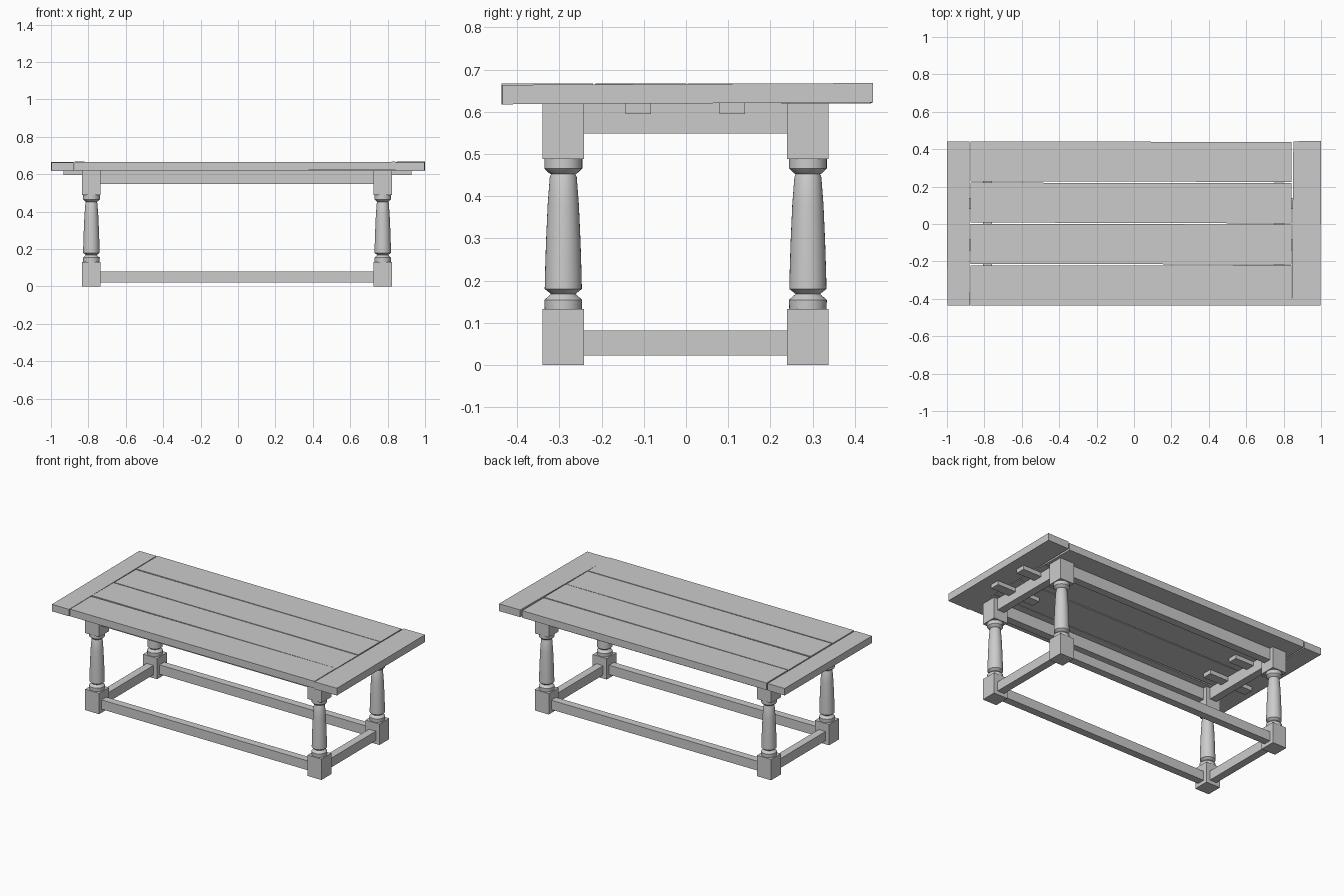
import bpy, bmesh, math

cube = bpy.data.objects.get("Cube")
if cube:
    bpy.data.objects.remove(cube, do_unlink=True)

wood = bpy.data.materials.new("plain_grey")
wood.use_nodes = True
GREY = (0.6, 0.6, 0.6, 1)
wood.diffuse_color = GREY
wood.node_tree.nodes["Principled BSDF"].inputs["Base Color"].default_value = GREY


def finish(name, bm):
    bmesh.ops.recalc_face_normals(bm, faces=bm.faces[:])
    mesh = bpy.data.meshes.new(name)
    bm.to_mesh(mesh)
    bm.free()
    mesh.materials.append(wood)
    obj = bpy.data.objects.new(name, mesh)
    bpy.context.collection.objects.link(obj)
    return obj


def board(name, corners, z0, z1, tilt_x=0, tilt_y=0):
    """Extrude a four-cornered outline; tilts raise it along x and y."""
    bm = bmesh.new()
    low, high = [[bm.verts.new((x, y, z + tilt_x * x + tilt_y * y)) for x, y in corners]
                 for z in (z0, z1)]
    bm.faces.new(low[::-1])
    bm.faces.new(high)
    for i in range(4):
        j = (i + 1) % 4
        bm.faces.new((low[i], low[j], high[j], high[i]))
    return finish(name, bm)


def box(name, x0, x1, y0, y1, z0, z1):
    return board(name, [(x0, y0), (x1, y0), (x1, y1), (x0, y1)], z0, z1)


def turned(name, x, y, profile, sides=32):
    """Lathe a (radius, height) profile around a vertical axis."""
    bm = bmesh.new()
    verts = [bm.verts.new((x + r, y, z)) for r, z in profile]
    edges = [bm.edges.new(pair) for pair in zip(verts, verts[1:])]
    bmesh.ops.spin(bm, geom=verts + edges, cent=(x, y, 0), axis=(0, 0, 1),
                   angle=2 * math.pi, steps=sides, use_merge=True)
    bmesh.ops.remove_doubles(bm, verts=bm.verts[:], dist=0.0001)
    obj = finish(name, bm)
    bpy.ops.object.select_all(action='DESELECT')
    bpy.context.view_layer.objects.active = obj
    obj.select_set(True)
    bpy.ops.object.shade_smooth_by_angle(angle=math.radians(30))


# Legs: square blocks above and below a turned shaft
LEG_X = {"right": -0.784, "left": 0.774}
LEG_Y = {"front": -0.291, "back": 0.289}
HALF = 0.049
PROFILE = [(0.044, 0.13), (0.045, 0.154), (0.029, 0.168), (0.044, 0.18), (0.0435, 0.21),
           (0.041, 0.29), (0.037, 0.38), (0.032, 0.445), (0.029, 0.452), (0.034, 0.455),
           (0.045, 0.466), (0.045, 0.49)]
for side, x in LEG_X.items():
    for end, y in LEG_Y.items():
        tag = f"{end}_{side}_leg"
        for part, z0, z1 in (("foot_block", 0, 0.132), ("top_block", 0.488, 0.621)):
            box(f"{tag}_{part}", x - HALF, x + HALF, y - HALF, y + HALF, z0, z1)
        turned(f"{tag}_shaft", x, y, PROFILE)

# Stretchers near the floor and aprons under the top
X0, X1 = LEG_X["right"] + HALF, LEG_X["left"] - HALF
Y0, Y1 = LEG_Y["front"] + HALF, LEG_Y["back"] - HALF
for part, z0, z1, t in (("stretcher", 0.022, 0.081, 0.024), ("apron", 0.548, 0.621, 0.024)):
    for end, y in LEG_Y.items():
        box(f"{end}_{part}", X0, X1, y - t, y + t, z0, z1)
    for side, x in LEG_X.items():
        box(f"{side}_{part}", x - t, x + t, Y0, Y1, z0, z1)

# Short bearers through the end aprons
for side, x in LEG_X.items():
    for end, y in (("front", -0.113), ("back", 0.11)):
        box(f"{end}_{side}_bearer", x - 0.15, x + 0.154, y - 0.03, y + 0.03, 0.595, 0.621)

# Top planks, slightly uneven
PLANKS = [(-0.435, -0.437, -0.223, -0.22), (-0.214, -0.216, 0.0, -0.002),
          (0.008, 0.003, 0.221, 0.219), (0.228, 0.225, 0.442, 0.438)]
for i, (a, b, c, d) in enumerate(PLANKS):
    board(f"top_plank_{i + 1}", [(-0.873, a), (0.841, b), (0.841, d), (-0.873, c)],
          0.621, 0.666, tilt_x=0.001 * (-1) ** i)

# End boards across the planks
board("right_end_board", [(-0.998, -0.437), (-0.878, -0.437), (-0.88, 0.441), (-1, 0.441)],
      0.62, 0.664, tilt_y=0.003)
board("left_end_board", [(0.843, -0.437), (0.997, -0.435), (1, 0.444), (0.852, 0.442)],
      0.62, 0.666, tilt_y=0.005)
